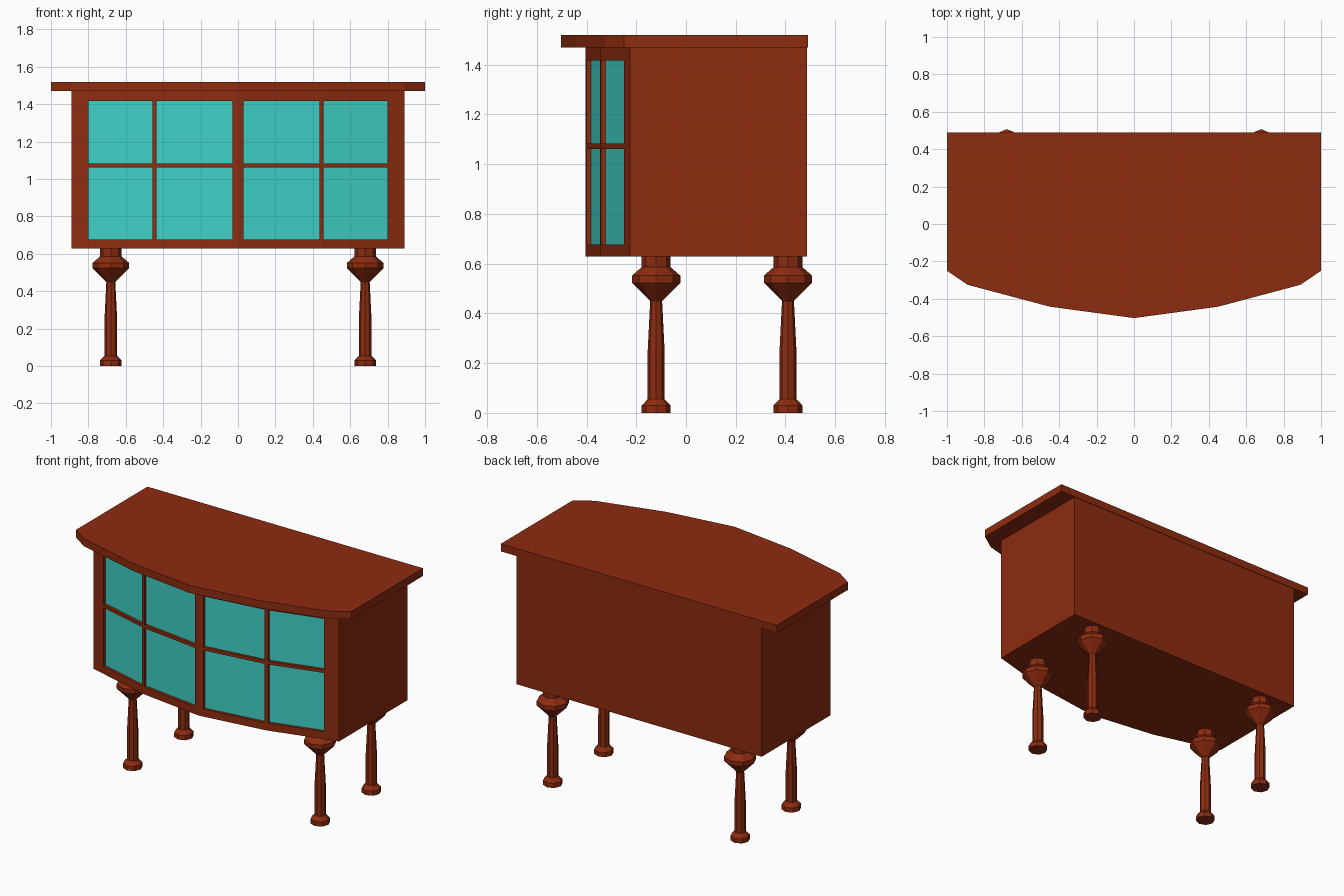
import bpy, bmesh, math

if "Cube" in bpy.data.objects:
    bpy.data.objects.remove(bpy.data.objects["Cube"])


def material(name, rgb):
    m = bpy.data.materials.new(name)
    m.diffuse_color = (*rgb, 1)
    m.use_nodes = True
    m.node_tree.nodes["Principled BSDF"].inputs["Base Color"].default_value = m.diffuse_color
    return m


WOOD = material("reddish wood", (0.27, 0.025, 0.005))
GLASS = material("turquoise glass", (0.05, 0.64, 0.57))


def finish(name, bm, mats):
    bmesh.ops.remove_doubles(bm, verts=bm.verts, dist=1e-5)
    bmesh.ops.recalc_face_normals(bm, faces=bm.faces)
    me = bpy.data.meshes.new(name)
    bm.to_mesh(me)
    bm.free()
    for m in mats:
        me.materials.append(m)
    ob = bpy.data.objects.new(name, me)
    bpy.context.collection.objects.link(ob)
    return ob


def quad(bm, pts, mat=0):
    f = bm.faces.new([bm.verts.new(p) for p in pts])
    f.material_index = mat


# Bowed table top: a polygon extruded upward
half = [(0, -0.503), (0.45, -0.442), (0.89, -0.325), (1, -0.25), (1, 0.49)]
outline = half + [(-x, y) for x, y in reversed(half[1:])]
bm = bmesh.new()
face = bm.faces.new([bm.verts.new((x, y, 1.47)) for x, y in outline])
up = bmesh.ops.extrude_face_region(bm, geom=[face])
bmesh.ops.translate(bm, vec=(0, 0, 0.05),
                    verts=[v for v in up["geom"] if isinstance(v, bmesh.types.BMVert)])
if not face.is_valid or len(bm.faces) < len(outline) + 2:
    bm.faces.new([v for v in bm.verts if v.co.z < 1.48])
finish("table_top", bm, [WOOD])


# Cabinet with a faceted bow front and recessed panes
def front_y(x):
    x = abs(x)
    if x < 0.445:
        return -0.405 + 0.06 * x / 0.445
    return -0.345 + 0.12 * (x - 0.445) / 0.445


BACK, DEPTH = 0.487, 0.018
right = [0.03, 0.436, 0.445, 0.457, 0.80, 0.89]
xs = [-x for x in reversed(right)] + [0] + right
zs = [0.628, 0.677, 1.062, 1.083, 1.417, 1.47]
pane_rows = (1, 3)

bm = bmesh.new()
for a, b in zip(xs, xs[1:]):
    ya, yb = front_y(a), front_y(b)
    pane_column = b - a > 0.2
    for j, (lo, hi) in enumerate(zip(zs, zs[1:])):
        outer = [(a, ya, lo), (b, yb, lo), (b, yb, hi), (a, ya, hi)]
        if pane_column and j in pane_rows:
            inner = [(x, y + DEPTH, z) for x, y, z in outer]
            quad(bm, inner, 1)
            for k in range(4):
                n = (k + 1) % 4
                quad(bm, [outer[k], outer[n], inner[n], inner[k]])
        else:
            quad(bm, outer)
        # back panel
        quad(bm, [(b, BACK, lo), (a, BACK, lo), (a, BACK, hi), (b, BACK, hi)])
    # floor and ceiling strips
    for z in (zs[0], zs[-1]):
        quad(bm, [(a, ya, z), (b, yb, z), (b, BACK, z), (a, BACK, z)])
# side panels
for x in (xs[0], xs[-1]):
    for lo, hi in zip(zs, zs[1:]):
        y = front_y(x)
        quad(bm, [(x, y, lo), (x, BACK, lo), (x, BACK, hi), (x, y, hi)])
bmesh.ops.remove_doubles(bm, verts=bm.verts, dist=1e-5)
finish("cabinet", bm, [WOOD, GLASS])

# Turned legs: an eight-sided lathe of (radius, height)
PROFILE = [(0.058, 0), (0.058, 0.03), (0.034, 0.055), (0.034, 0.25), (0.024, 0.45),
           (0.097, 0.523), (0.097, 0.552), (0.058, 0.586), (0.058, 0.63)]
SIDES = 8


def leg(name, cx, cy):
    bm = bmesh.new()
    rings = []
    for r, z in PROFILE:
        rings.append([bm.verts.new((cx + r * math.cos(t), cy + r * math.sin(t), z))
                      for t in (math.tau * i / SIDES for i in range(SIDES))])
    for low, high in zip(rings, rings[1:]):
        for i in range(SIDES):
            n = (i + 1) % SIDES
            bm.faces.new((low[i], low[n], high[n], high[i]))
    bm.faces.new(rings[0])
    bm.faces.new(rings[-1])
    finish(name, bm, [WOOD])


for side, x in (("left", -0.68), ("right", 0.68)):
    for end, y in (("front", -0.12), ("back", 0.41)):
        leg(f"{end}_{side}_leg", x, y)
